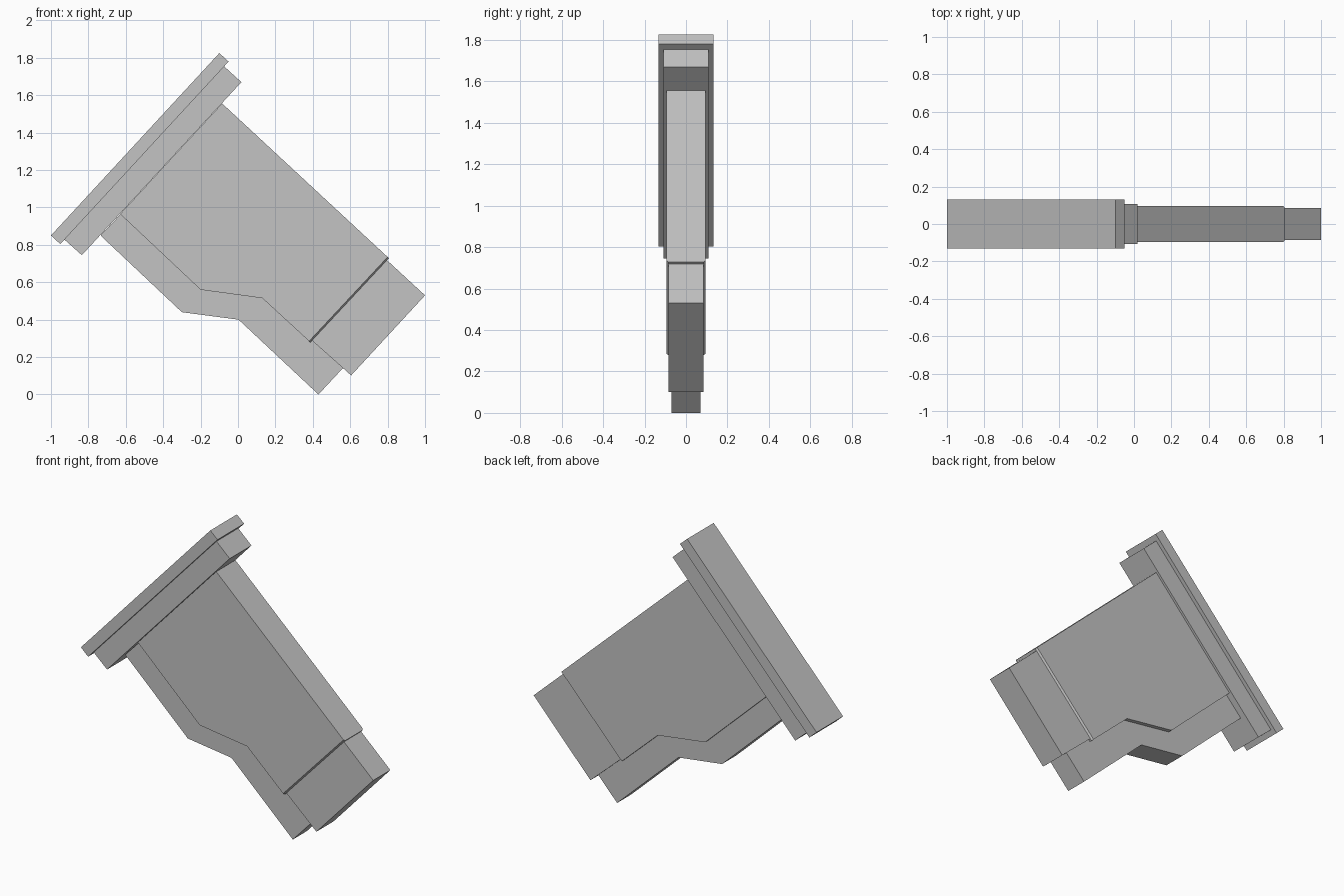
import bpy, bmesh
from mathutils import Vector

if "Cube" in bpy.data.objects:
    bpy.data.objects.remove(bpy.data.objects["Cube"])

grey = bpy.data.materials.new("plain_grey")
grey.diffuse_color = (0.55, 0.55, 0.55, 1)
grey.use_nodes = True
grey.node_tree.nodes["Principled BSDF"].inputs["Base Color"].default_value = grey.diffuse_color

AXIS = Vector((0.735, 0, -0.678))  # long direction of the tilted model


def plate(name, profile, half, lip=None):
    """Extrude an (x, z) outline to +-half in y; lip tapers the far end to +-lip."""
    bm = bmesh.new()
    face = bm.faces.new([bm.verts.new((x, -half, z)) for x, z in profile])
    ext = bmesh.ops.extrude_face_region(bm, geom=[face])
    for v in ext["geom"]:
        if isinstance(v, bmesh.types.BMVert):
            v.co.y = half
    bmesh.ops.recalc_face_normals(bm, faces=bm.faces)
    if lip:
        end = max(bm.faces, key=lambda f: f.normal.dot(AXIS) * f.calc_area())
        ext = bmesh.ops.extrude_face_region(bm, geom=[end])
        bmesh.ops.delete(bm, geom=[end], context="FACES_ONLY")
        for v in ext["geom"]:
            if isinstance(v, bmesh.types.BMVert):
                v.co += AXIS * 0.009
                v.co.y *= lip / half
        bmesh.ops.recalc_face_normals(bm, faces=bm.faces)
    mesh = bpy.data.meshes.new(name)
    bm.to_mesh(mesh)
    bm.free()
    mesh.materials.append(grey)
    obj = bpy.data.objects.new(name, mesh)
    bpy.context.collection.objects.link(obj)
    return obj


# wide outer cap and the narrower flange under it
plate("end_cap", [(-1, 0.85), (-0.1, 1.825), (-0.05, 1.78), (-0.95, 0.804)], 0.132)
plate("flange", [(-0.93, 0.83), (-0.075, 1.755), (0.018, 1.67), (-0.835, 0.745)], 0.108)

# main body with a fine chamfer at its far end
plate("main_body", [(-0.085, 1.556), (0.8, 0.735), (0.38, 0.285), (0.13, 0.515),
                    (-0.2, 0.56), (-0.63, 0.965)], 0.095, lip=0.085)

# thinner spine showing along the lower edge
plate("lower_spine", [(-0.735, 0.85), (-0.3, 0.44), (0.003, 0.4), (0.43, 0), (0.7, 0.29),
                      (-0.5, 1.1)], 0.07)

# block at the lower right end
plate("end_block", [(0.79, 0.724), (1, 0.53), (0.605, 0.102), (0.392, 0.292)], 0.085)
